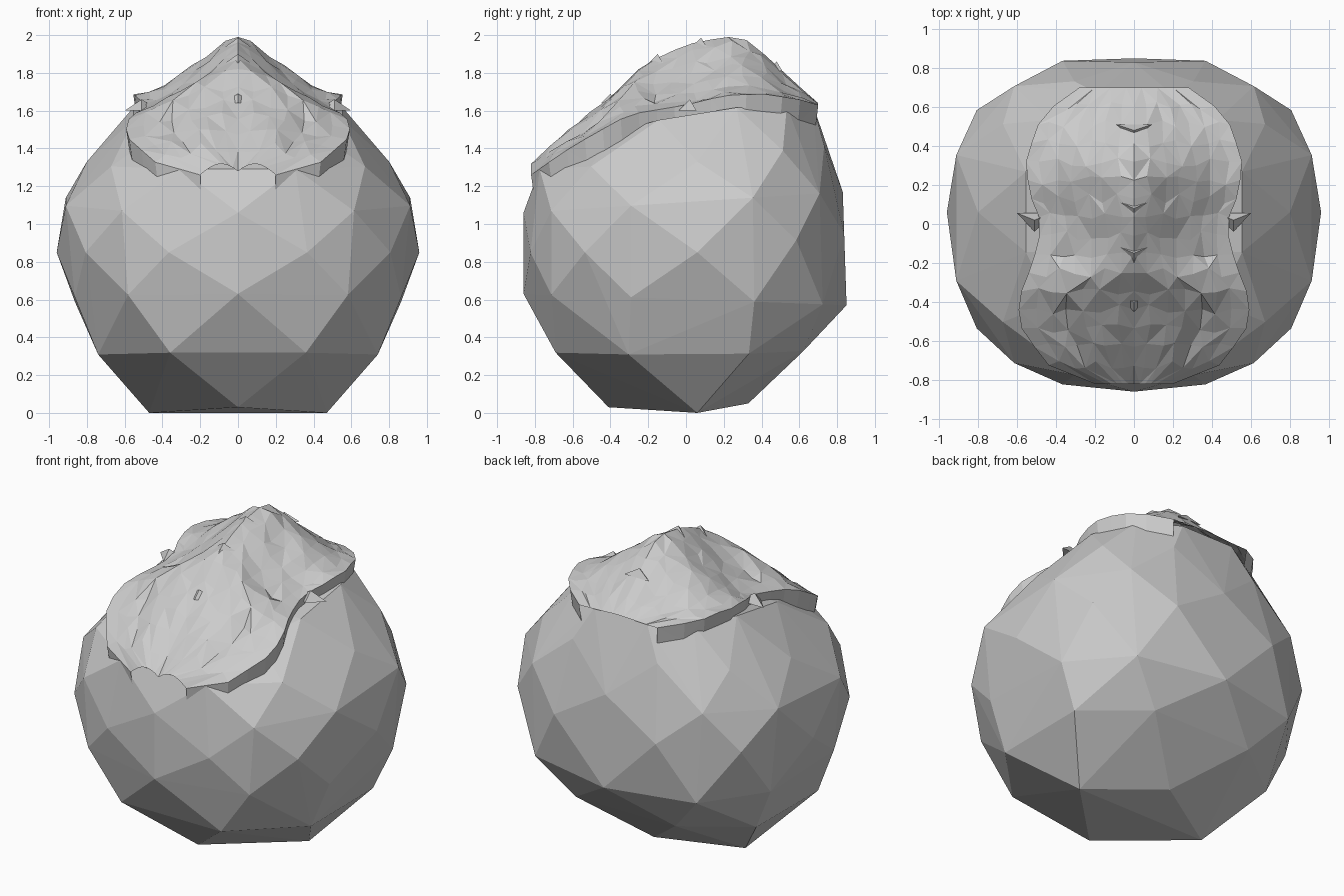
import bpy, bmesh, math, random
from mathutils import Vector

if "Cube" in bpy.data.objects:
    bpy.data.objects.remove(bpy.data.objects["Cube"])

random.seed(4)


def make_object(name, bm, mirror=False):
    bmesh.ops.recalc_face_normals(bm, faces=bm.faces)
    mesh = bpy.data.meshes.new(name)
    bm.to_mesh(mesh)
    bm.free()
    ob = bpy.data.objects.new(name, mesh)
    bpy.context.collection.objects.link(ob)
    if mirror:
        mod = ob.modifiers.new("Mirror", 'MIRROR')
        mod.merge_threshold = 0.002
    return ob


def interp(table, y):
    if y <= table[0][0]:
        return table[0][1]
    for (a, p), (b, q) in zip(table, table[1:]):
        if y <= b:
            return p + (q - p) * (y - a) / (b - a)
    return table[-1][1]


# Faceted round body: hull over staggered, tilted rings
# half width, front y, back y, front z, side z, back z, points, stagger
RINGS = [
    (0.47, -0.41, 0.33, 0.03, 0.00, 0.05, 4, 0.0),
    (0.79, -0.74, 0.66, 0.32, 0.30, 0.33, 8, 0.5),
    (0.90, -0.86, 0.85, 0.63, 0.60, 0.57, 10, 0.0),
    (0.96, -0.86, 0.87, 0.85, 0.85, 0.95, 10, 0.5),
    (0.95, -0.86, 0.83, 1.06, 1.12, 1.17, 10, 0.0),
    (0.80, -0.81, 0.76, 1.29, 1.33, 1.42, 10, 0.5),
    (0.57, -0.56, 0.69, 1.43, 1.61, 1.63, 12, 0.5),
]


def spow(v, p):
    return math.copysign(abs(v) ** p, v)


bm = bmesh.new()
for hx, yf, yb, zf, zs, zb, n, off in RINGS:
    for i in range(n):
        a = 2 * math.pi * (i + off) / n
        s, c = spow(math.sin(a), 0.82), spow(math.cos(a), 0.82)
        y = -c * (abs(yf) + 0.06) + 0.06 if c > 0 else -c * (yb - 0.06) + 0.06
        z = zs + abs(c) * ((zf if c > 0 else zb) - zs)
        bm.verts.new((hx * s, y, z))
res = bmesh.ops.convex_hull(bm, input=bm.verts)
loose = [v for v in bm.verts if not v.link_faces]
bmesh.ops.delete(bm, geom=loose, context='VERTS')
make_object("body", bm)

# Ridged mantle on top: ridge height, rim height and half width along y
RIDGE = [(-0.82, 1.28), (-0.72, 1.39), (-0.6, 1.5), (-0.42, 1.65), (-0.25, 1.82),
         (-0.15, 1.88), (0, 1.95), (0.2, 1.99), (0.3, 1.99), (0.45, 1.87),
         (0.5, 1.82), (0.62, 1.71), (0.7, 1.64)]
RIM = [(-0.82, 1.26), (-0.65, 1.38), (-0.5, 1.47), (-0.3, 1.58), (0, 1.63),
       (0.2, 1.68), (0.4, 1.69), (0.6, 1.66), (0.7, 1.63)]
WIDTH = [(-0.82, 0.2), (-0.72, 0.45), (-0.5, 0.6), (-0.35, 0.58), (-0.2, 0.52),
         (0, 0.47), (0.1, 0.52), (0.3, 0.56), (0.5, 0.5), (0.6, 0.42), (0.7, 0.28)]
# Inner edge of the raised brow fold near the front
FOLD = [(-0.72, 0.2), (-0.6, 0.24), (-0.45, 0.3), (-0.37, 0.46), (-0.3, 0.7)]


def mantle_z(x, y):
    u = min(1, x / interp(WIDTH, y))
    r, e = interp(RIDGE, y), interp(RIM, y)
    z = e + (r - e) * (1 - max(0, u - 0.06) / 0.94) ** 1.4
    z += 0.05 * math.sin(math.pi * u) * (y < -0.2)
    if -0.72 < y < -0.3 and x > interp(FOLD, y):
        z -= 0.04 * (1 - u) / max(0.2, 1 - interp(FOLD, y) / interp(WIDTH, y))
    return z


bm = bmesh.new()
ROWS, COLS = 17, 7
grid = []
for j in range(ROWS):
    y = -0.82 + 1.52 * j / (ROWS - 1)
    row = []
    for i in range(COLS + 1):
        x = interp(WIDTH, y) * i / COLS
        inner = 0 < i < COLS and 0 < j < ROWS - 1
        yy = y + (random.uniform(-0.025, 0.025) if inner else 0)
        xx = x + (random.uniform(-0.015, 0.015) if inner else 0)
        dz = random.uniform(-0.012, 0.012) if inner else 0
        row.append(bm.verts.new((xx, yy, mantle_z(xx, yy) + dz)))
    # Tucked-under skirt closing the rim onto the body
    e = row[-1].co
    row.append(bm.verts.new((e.x * 0.97, e.y * 0.98, e.z - 0.12)))
    grid.append(row)
for j in range(ROWS - 1):
    for i in range(COLS + 1):
        a, b = grid[j][i], grid[j][i + 1]
        c, d = grid[j + 1][i + 1], grid[j + 1][i]
        if (i + j) % 2:
            bm.faces.new((a, b, c))
            bm.faces.new((a, c, d))
        else:
            bm.faces.new((a, b, d))
            bm.faces.new((b, c, d))
make_object("mantle", bm, True)


# Small pointed chips along the ridge and on the rim
def chip(name, x, y, z, w, d, h, mirror=False):
    bm = bmesh.new()
    base = [bm.verts.new((x + sx * w, y + sy * d, z - 0.03))
            for sx, sy in ((-1, 0.6), (1, 0.6), (0, -1))]
    tip = bm.verts.new((x, y, z + h))
    bm.faces.new(base)
    for k in range(3):
        bm.faces.new((base[k], base[(k + 1) % 3], tip))
    return make_object(name, bm, mirror)


for k, (y, w) in enumerate([(0.48, 0.09), (0.08, 0.07), (-0.15, 0.07), (-0.4, 0.08)]):
    chip(f"ridge_chip_{k + 1}", 0, y, interp(RIDGE, y), w, 0.05, 0.02)
chip("rim_chip", 0.51, 0.02, 1.63, 0.09, 0.06, 0.03, True)
